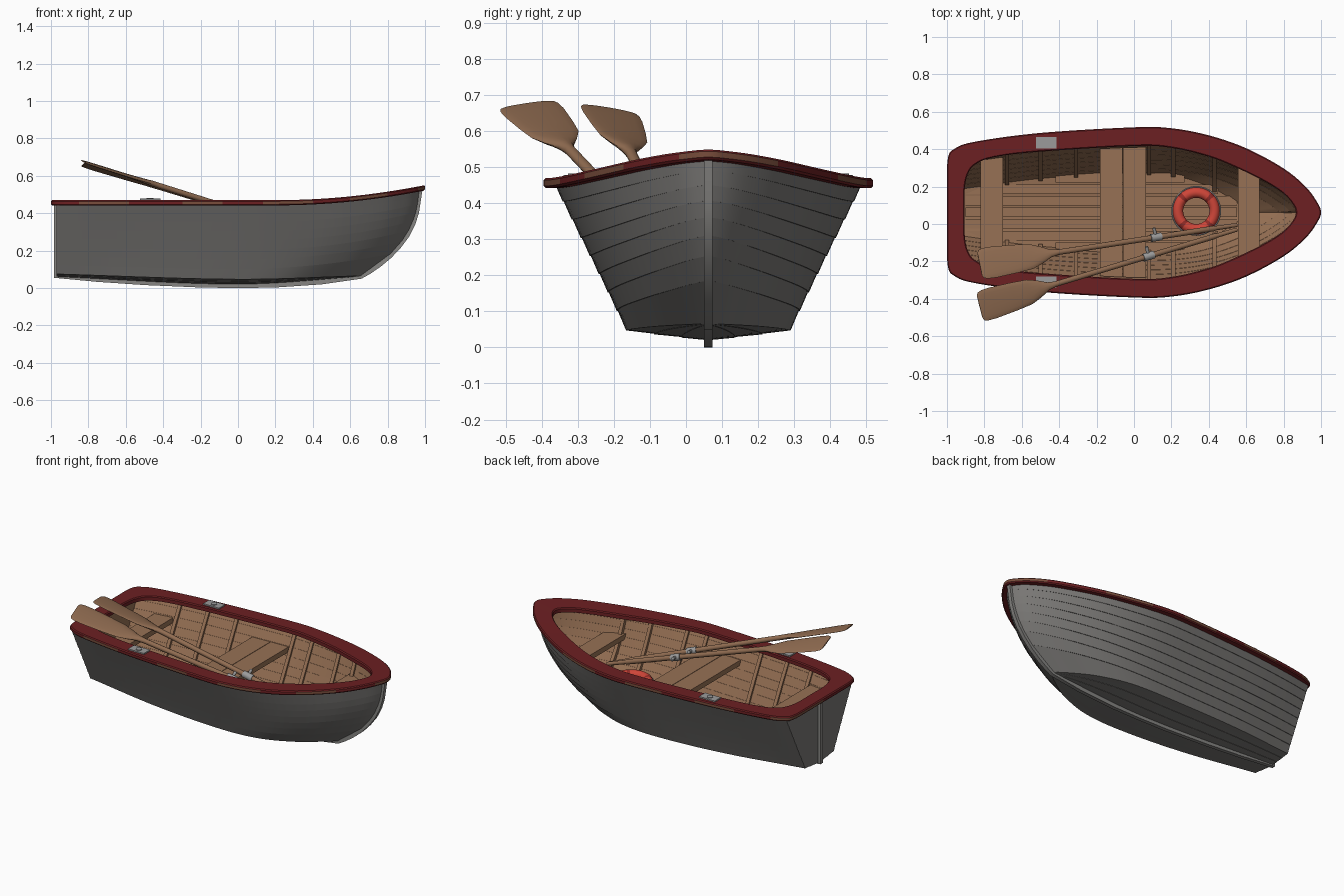
import bpy, bmesh, math
from mathutils import Vector, Matrix

if "Cube" in bpy.data.objects:
    bpy.data.objects.remove(bpy.data.objects["Cube"])

YC = 0.062  # centre line of the boat


def mat(name, r, g, b):
    m = bpy.data.materials.new(name)
    m.diffuse_color = (r, g, b, 1)
    m.use_nodes = True
    m.node_tree.nodes["Principled BSDF"].inputs["Base Color"].default_value = m.diffuse_color
    return m


GREY = mat("hull grey", 0.19, 0.184, 0.176)
TRIM = mat("keel grey", 0.24, 0.235, 0.225)
WOOD = mat("inner wood", 0.31, 0.165, 0.09)
OARW = mat("oar wood", 0.29, 0.155, 0.085)
MAROON = mat("rim maroon", 0.15, 0.014, 0.016)
WORN = mat("worn rim", 0.19, 0.075, 0.045)
RED = mat("ring red", 0.62, 0.06, 0.04)
DARKRED = mat("ring band", 0.30, 0.025, 0.02)
METAL = mat("metal grey", 0.33, 0.33, 0.33)


def make(name, verts, faces, *mats, flip=False, smooth=True):
    bm = bmesh.new()
    vs = [bm.verts.new(v) for v in verts]
    for f in faces:
        bm.faces.new([vs[i] for i in f])
    bmesh.ops.remove_doubles(bm, verts=bm.verts, dist=1e-5)
    bmesh.ops.recalc_face_normals(bm, faces=bm.faces)
    if flip:
        bmesh.ops.reverse_faces(bm, faces=bm.faces)
    me = bpy.data.meshes.new(name)
    bm.to_mesh(me)
    bm.free()
    ob = bpy.data.objects.new(name, me)
    bpy.context.collection.objects.link(ob)
    for m in mats:
        me.materials.append(m)
    if smooth:
        bpy.ops.object.select_all(action='DESELECT')
        ob.select_set(True)
        bpy.context.view_layer.objects.active = ob
        bpy.ops.object.shade_smooth_by_angle(angle=math.radians(30))
    return ob


def loft(rings, closed=False, caps=True):
    """Verts and faces through rings of equal length; closed joins last to first."""
    n, k = len(rings[0]), len(rings)
    verts = [p for r in rings for p in r]
    faces = [(i * n + j, i * n + (j + 1) % n, (i + 1) % k * n + (j + 1) % n, (i + 1) % k * n + j)
             for i in range(k if closed else k - 1) for j in range(n)]
    if caps and not closed:
        faces += [tuple(range(n)), tuple(range((k - 1) * n, k * n))]
    return verts, faces


def interp(tab, x):
    """Smooth curve through a small (x, y) table."""
    x = min(max(x, tab[0][0]), tab[-1][0])
    i = max(k for k in range(len(tab) - 1) if tab[k][0] <= x)
    slope = lambda a, b: (tab[b][1] - tab[a][1]) / (tab[b][0] - tab[a][0])
    m0, m1 = slope(max(i - 1, 0), i + 1), slope(i, min(i + 2, len(tab) - 1))
    (x0, y0), (x1, y1) = tab[i], tab[i + 1]
    h = x1 - x0
    t = (x - x0) / h
    return ((2*t**3 - 3*t*t + 1) * y0 + (t**3 - 2*t*t + t) * h * m0
            + (3*t*t - 2*t**3) * y1 + (t**3 - t*t) * h * m1)


# Hull lines
SHEER = [(-.97, .33), (-.8, .36), (-.5, .395), (0, .425), (.2, .42), (.4, .383),
         (.6, .313), (.8, .2), (.9, .115), (.95, .055), (.975, 0)]
CHINE = [(-.97, .14), (-.5, .2), (0, .225), (.25, .21), (.45, .145), (.6, .055), (.67, 0)]
CHINE_Z = [(-.97, .075), (0, .047), (.67, .066)]
KEEL_Z = [(-.97, .06), (0, .02), (.67, .062)]
STEM = [(0, .67), (.1, .745), (.22, .81), (.45, .9), (.72, .955), (1, .975)]
rim_z = lambda x: .47 + .08 * (max(x - .2, 0) / .8) ** 2
lerp = lambda a, b, t: a + (b - a) * t


def side(u, v, ins=0):
    """Point (x, half width, z) on the side; v runs chine to sheer, u stern to stem."""
    xc, xs = lerp(-.97, .67, u), lerp(-.97, .975, u)
    w = lerp(interp(CHINE, xc), interp(SHEER, xs), v)
    z = lerp(interp(CHINE_Z, xc) + ins, rim_z(xs) - .015, v)
    return lerp(-.97 + ins, interp(STEM, v) - 1.5 * ins, u), max(w - ins, 0), z


def bottom(u, b, ins=0):
    x, w, z = side(u, 0, ins)
    return x, w * b, lerp(interp(KEEL_Z, lerp(-.97, .67, u)) + ins, z, b)


def shell(name, ins, lap, m, flip=False):
    """Lapped plank skin: eight side planks and three bottom planks per side."""
    N, K, rows = 56, 8, []
    for i in range(N + 1):
        u = 1 - (1 - i / N) ** 1.4
        fade = lap * min(1, (1 - u) * 8)
        half = []
        for k in range(3):
            for b, o in ((k / 3, 0), ((k + 1) / 3, fade * .6)):
                x, w, z = bottom(u, b, ins)
                half.append((x, w, z - (o if k < 2 else 0)))
        for k in range(K):
            for v, o in ((k / K, fade), ((k + 1) / K, 0)):
                x, w, z = side(u, lerp(v, v ** .65, u ** 5), ins)  # planks sweep up at the bow
                half.append((x, w + o, z))
        rows.append([(x, YC + w, z) for x, w, z in reversed(half)]
                    + [(x, YC - w, z) for x, w, z in half])
    n = len(rows[0])
    faces = [(i * n + j, i * n + j + 1, (i + 1) * n + j + 1, (i + 1) * n + j)
             for i in range(N) for j in range(n - 1)]
    faces += [(j, j + 1, n - 2 - j, n - 1 - j) for j in range(n // 2 - 1)]  # transom
    return make(name, [p for r in rows for p in r], faces, m, flip=flip)


shell("hull_outside", 0, .003, GREY)
shell("hull_inside", .02, .0015, WOOD, flip=True)

# Keel, stem and stern post as one strip
path = [(-.985, .45), (-.985, .25), (-.985, .055), (-.75, .033), (-.5, .016), (-.2, .003), (0, 0),
        (.2, .003), (.45, .02), (.66, .05), (.705, .075), (.76, .112), (.82, .162), (.87, .215),
        (.915, .275), (.948, .34), (.968, .405), (.987, .53)]
rings = []
for i, (x, z) in enumerate(path):
    a, b = path[max(i - 1, 0)], path[min(i + 1, len(path) - 1)]
    t = Vector((b[0] - a[0], b[1] - a[1])).normalized() * .03
    rings.append([(x, YC - .012, z), (x, YC + .012, z),
                  (x - t.y, YC + .012, z + t.x), (x - t.y, YC - .012, z + t.x)])
make("keel_strip", *loft(rings), TRIM)

# Gunwale rim
OUT = [(-1, 0), (-1, .15), (-.995, .29), (-.96, .34), (-.85, .378), (-.5, .425), (0, .455), (.2, .45),
       (.4, .412), (.6, .343), (.8, .235), (.92, .135), (.982, .05), (1, 0)]
INN = [(-.905, 0), (-.905, .12), (-.89, .2), (-.85, .255), (-.75, .295), (-.5, .325), (0, .355), (.2, .345),
       (.4, .298), (.55, .238), (.7, .165), (.8, .1), (.852, .04), (.865, 0)]


def outline(pts, sub=5):
    ext = [(pts[1][0], -pts[1][1])] + pts + [(pts[-2][0], -pts[-2][1])]
    res = []
    for i in range(1, len(ext) - 2):
        p = [Vector(q) for q in ext[i - 1:i + 3]]
        for s in range(sub):
            t = s / sub
            res.append(.5 * (2*p[1] + (p[2]-p[0])*t + (2*p[0]-5*p[1]+4*p[2]-p[3])*t*t
                             + (3*p[1]-p[0]-3*p[2]+p[3])*t**3))
    res.append(Vector(pts[-1]))
    return res + [Vector((q.x, -q.y)) for q in reversed(res[1:-1])]


rings = []
for o, n in zip(outline(OUT), outline(INN)):
    e = (n - o).normalized() * .006
    prof = [(o + e, 0), (n - e, 0), (n, -.006), (n, -.028), (o + e, -.028), (o, -.022), (o, -.006)]
    rings.append([(q.x, YC + q.y, rim_z(q.x) + dz) for q, dz in prof])
rim = make("gunwale_rim", *loft(rings, closed=True), MAROON, WORN)
for p in rim.data.polygons:  # worn paint in runs along the outer edge
    c = p.center
    outer = abs(p.normal.z) < .5 and p.normal.x * c.x + p.normal.y * (c.y - YC) > 0
    if outer and math.sin(c.x * 13 + c.y * 5) > -.1:
        p.material_index = 1


def inner_at(x, v, ins):
    """Half width and height of the inner skin at a given x."""
    x0, x1 = -.97 + ins, interp(STEM, v) - 1.5 * ins
    return side(min(max((x - x0) / (x1 - x0), 0), 1), v, ins)[1:]


# Ribs
for i, x in enumerate((-.68, -.5, -.31, .08, .21, .43, .58)):
    for s in (1, -1):
        rings = []
        for k in range(7):
            (w0, z0), (w1, z1) = inner_at(x, k / 6, .016), inner_at(x, k / 6, .03)
            rings.append([(x - .011, YC + s * w0, z0), (x + .011, YC + s * w0, z0),
                          (x + .011, YC + s * w1, z1), (x - .011, YC + s * w1, z1)])
        make(f"rib_{i}_{'left' if s > 0 else 'right'}", *loft(rings), WOOD)


def plank(name, x0, x1, h0, h1, z0, z1, y=YC):
    rings = [[(x0, y - h0, z), (x1, y - h1, z), (x1, y + h1, z), (x0, y + h0, z)] for z in (z0, z1)]
    return make(name, *loft(rings), WOOD, smooth=False)


# Seats
for name, a, b in (("stern_seat", -.82, -.70), ("middle_seat_back", -.183, -.061),
                   ("middle_seat_front", -.058, .063), ("bow_seat", .555, .67)):
    plank(name, a, b, inner_at(a, .72, .02)[0], inner_at(b, .72, .02)[0], .328, .36)

# Floor boards, each as long as the floor is wide enough for it
for i in range(-3, 4):
    xs = [x / 100 for x in range(-90, 56) if interp(CHINE, x / 100) > abs(i) * .062 + .02]
    plank(f"floor_board_{i + 4}", xs[0], xs[-1], .025, .025, .078, .09, YC + i * .062)


def rod(name, a, b, r, m):
    a, b = Vector(a), Vector(b)
    R = (b - a).to_track_quat('Z', 'Y').to_matrix()
    circ = [R @ Vector((r * math.cos(t * math.pi / 8), r * math.sin(t * math.pi / 8), 0)) for t in range(16)]
    return make(name, *loft([[p + c for c in circ] for p in (a, b)]), m)


def oar(name, p0, p1, roll, grip):
    """Oar lofted from handle p0 to blade tip p1, with a metal collar at grip."""
    p0, p1 = Vector(p0), Vector(p1)
    d = (p1 - p0).normalized()
    L = (p1 - p0).length
    w = Matrix.Rotation(roll, 3, d) @ d.cross(Vector((0, 0, 1))).normalized()
    n = w.cross(d)
    st = [(0, .011, .011), (.12, .012, .012), (.13, .015, .015), (L - .44, .015, .015), (L - .40, .022, .015),
          (L - .35, .046, .012), (L - .29, .068, .009), (L - .2, .077, .007), (L - .08, .085, .006),
          (L - .03, .084, .005), (L - .008, .077, .004), (L, .062, .003)]
    rings = [[p0 + d * s + w * (a * math.cos(t * math.pi / 8)) + n * (b * math.sin(t * math.pi / 8))
              for t in range(16)] for s, a, b in st]
    make(name, *loft(rings), OARW)
    g = p0 + d * L * grip
    rod(name + "_collar", g - d * .03, g + d * .03, .021, METAL)
    rod(name + "_pin", g, g + Vector((-.012, .05, .015)), .009, METAL)


oar("oar_inner", (.55, -.005, .245), (-.825, -.215, .663), .17, .314)
oar("oar_outer", (.55, -.03, .24), (-.825, -.443, .675), -.15, .343)

# Oarlock plates on the rim
for s in (1, -1):
    y = YC + s * .372
    plate = plank("oarlock_plate_" + ("left" if s > 0 else "right"), -.525, -.415, .03, .03, .468, .478, y)
    plate.data.materials[0] = METAL
    rod("oarlock_socket_" + ("left" if s > 0 else "right"), (-.47, y, .47), (-.47, y, .482), .018, METAL)


def torus(name, R, r, c, n, *mats):
    rings = [[(c[0] + (R + r * math.cos(b)) * math.cos(a), c[1] + (R + r * math.cos(b)) * math.sin(a),
               c[2] + r * math.sin(b)) for b in [j * math.tau / 16 for j in range(16)]]
             for a in [i * math.tau / n for i in range(n)]]
    return make(name, *loft(rings, closed=True), *mats)


# Life ring with darker bands and a rope
ctr = (.333, .07, .22)
ring = torus("life_ring", .098, .028, ctr, 64, RED, DARKRED)
for p in ring.data.polygons:
    a = math.degrees(math.atan2(p.center.y - ctr[1], p.center.x - ctr[0])) % 90
    p.material_index = 1 if abs(a - 45) < 6 else 0
torus("ring_rope", .129, .004, ctr, 48, METAL)
